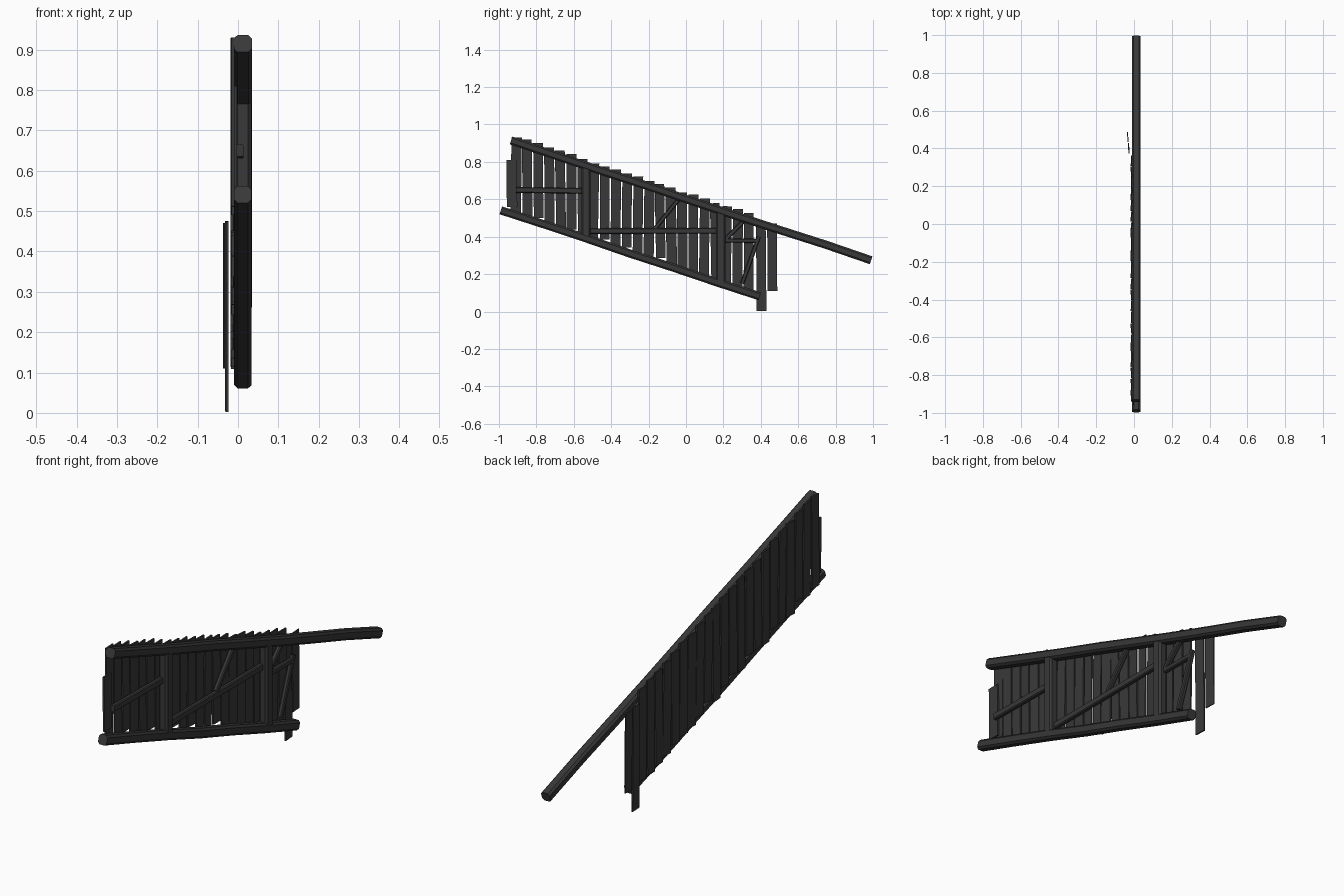
import bpy, bmesh, random
from mathutils import Vector

random.seed(4)
cube = bpy.data.objects.get("Cube")
if cube:
    bpy.data.objects.remove(cube)

wood = bpy.data.materials.new("charred wood")
wood.use_nodes = True
COLOR = (0.04, 0.04, 0.04, 1)
wood.diffuse_color = COLOR
wood.node_tree.nodes["Principled BSDF"].inputs["Base Color"].default_value = COLOR


def timber(name, start, end, width, depth, x, chamfer=0.0, rings=2, wobble=0.0, twist=0.0):
    """Loft a chamfered rectangle between two (y, z) points."""
    a, b = Vector((x, *start)), Vector((x, *end))
    side = Vector((1, 0, 0)).cross((b - a).normalized())
    w, d, c = width / 2, depth / 2, chamfer
    if c:
        profile = [(w, d - c), (w - c, d), (c - w, d), (-w, d - c),
                   (-w, c - d), (c - w, -d), (w - c, -d), (w, c - d)]
    else:
        profile = [(w, d), (-w, d), (-w, -d), (w, -d)]
    bm = bmesh.new()
    loops = []
    for i in range(rings):
        centre = a.lerp(b, i / (rings - 1))
        if 0 < i < rings - 1:
            centre += side * random.uniform(-wobble, wobble)
        loops.append([bm.verts.new(centre + side * s + Vector((t + twist * s, 0, 0)))
                      for s, t in profile])
    n = len(profile)
    for lo, hi in zip(loops, loops[1:]):
        for k in range(n):
            bm.faces.new((lo[k], lo[(k + 1) % n], hi[(k + 1) % n], hi[k]))
    bm.faces.new(loops[0])
    bm.faces.new(loops[-1])
    bmesh.ops.recalc_face_normals(bm, faces=bm.faces)
    mesh = bpy.data.meshes.new(name)
    bm.to_mesh(mesh)
    bm.free()
    mesh.materials.append(wood)
    obj = bpy.data.objects.new(name, mesh)
    bpy.context.collection.objects.link(obj)
    return obj


def top_z(y):
    return 0.915 - 0.333 * (y + 0.935)


def bottom_z(y):
    return 0.541 - 0.332 * (y + 0.99)


# Sloping rails
RAIL_X = 0.012
timber("top_rail", (-0.935, top_z(-0.935)), (0.99, top_z(0.99)), 0.044, 0.045, RAIL_X, 0.009, 9, 0.003)
timber("bottom_rail", (-0.99, bottom_z(-0.99)), (0.395, bottom_z(0.395)), 0.044, 0.043, RAIL_X, 0.009, 7, 0.003)

# Upright posts between the rails
for i, y in enumerate((-0.535, 0.185)):
    timber(f"post_{i + 1}", (y, bottom_z(y)), (y, top_z(y)), 0.05, 0.042, RAIL_X, 0.008)

# Level and diagonal braces
braces = [((-0.91, 0.65), (-0.54, 0.645)), ((-0.53, 0.43), (0.17, 0.432)),
          ((0.19, 0.38), (0.385, 0.378)), ((-0.165, 0.445), (-0.035, 0.605)),
          ((0.2, 0.375), (0.31, 0.485)), ((0.3, 0.15), (0.39, 0.4))]
for i, (start, end) in enumerate(braces):
    timber(f"brace_{i + 1}", start, end, 0.03 if i < 2 else 0.022, 0.02, 0.004, 0.004)

# Row of uneven planks behind the rails
COUNT, PITCH = 22, 0.0592
for i in range(COUNT):
    y = -0.908 + PITCH * i
    lean = random.uniform(-0.004, 0.004)
    top = top_z(y) + random.uniform(0.022, 0.036)
    low = bottom_z(y) + random.uniform(-0.012, 0.03)
    timber(f"plank_{i + 1}", (y + lean, low), (y - lean, top), random.uniform(0.051, 0.056),
           0.007, -0.0135, twist=random.uniform(-0.08, 0.08))

# Short end plank and two loose planks at the low end
timber("short_plank", (-0.93, 0.56), (-0.932, 0.81), 0.056, 0.008, -0.006)
timber("long_loose_plank", (0.404, 0.003), (0.4, 0.475), 0.052, 0.006, -0.028, twist=0.06)
timber("end_loose_plank", (0.462, 0.11), (0.46, 0.47), 0.052, 0.005, -0.033, twist=0.06)
